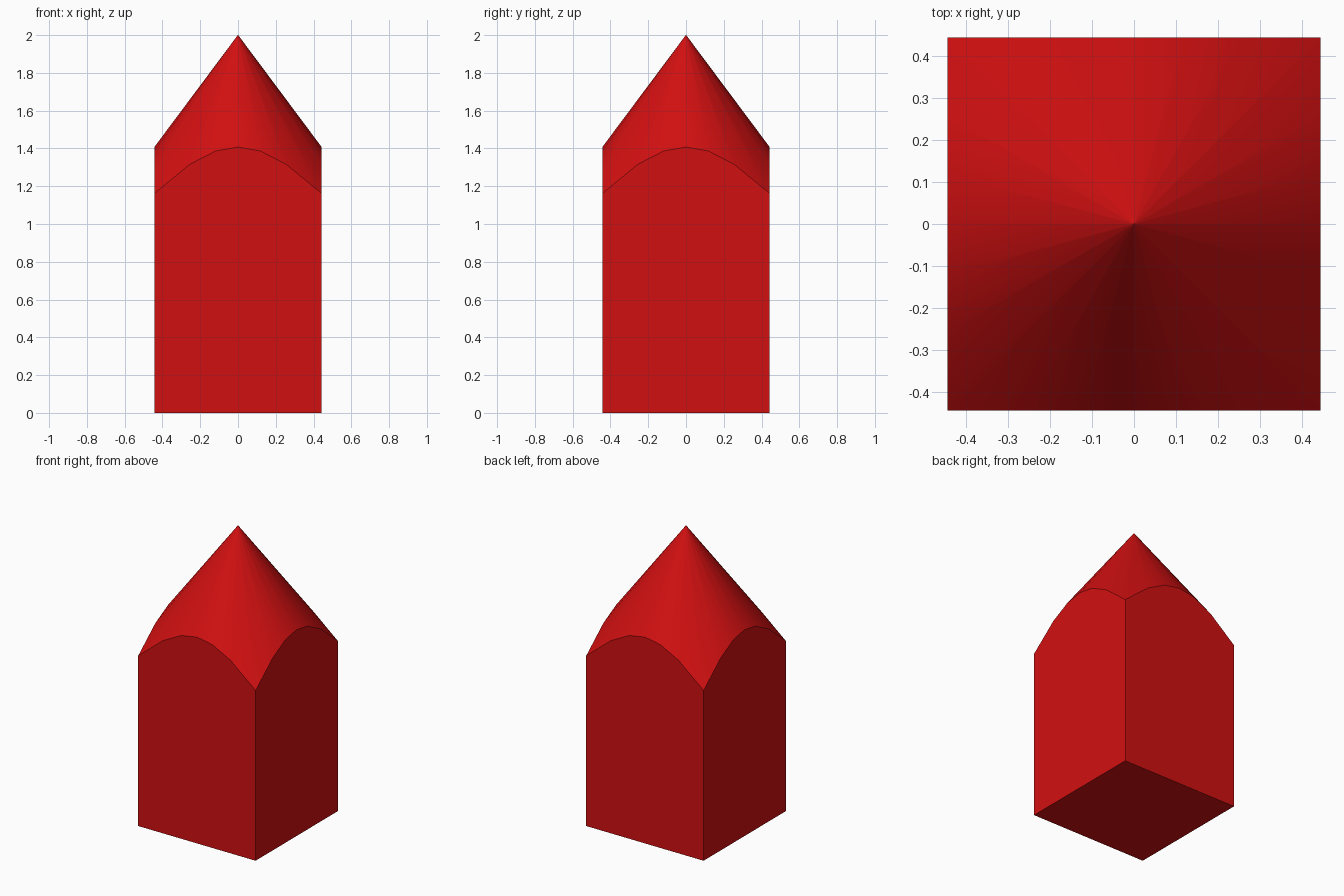
import bpy, bmesh, math

if "Cube" in bpy.data.objects:
    bpy.data.objects.remove(bpy.data.objects["Cube"], do_unlink=True)

HALF = 0.443       # half width of the square body
TOP = 2.0          # height of the tip
SLOPE = 1.338      # fall of the cone per unit of radius
SEGMENTS = 24      # multiple of 8, so facets meet the body corners
TIP = 0.001        # tiny tip ring keeps the cone shading clean

red = bpy.data.materials.new("red")
red.use_nodes = True
colour = (0.64, 0.005, 0.0055, 1.0)
red.diffuse_color = colour
red.node_tree.nodes["Principled BSDF"].inputs["Base Color"].default_value = colour

bm = bmesh.new()

# Cone cut off by the four walls: its rim follows the square outline
rim, tip = [], []
for i in range(SEGMENTS):
    a = math.tau * i / SEGMENTS + math.pi / 4
    c, s = math.cos(a), math.sin(a)
    r = HALF / max(abs(c), abs(s))
    rim.append(bm.verts.new((r * c, r * s, TOP - SLOPE * r)))
    tip.append(bm.verts.new((TIP * c, TIP * s, TOP)))
for i in range(SEGMENTS):
    j = (i + 1) % SEGMENTS
    bm.faces.new((rim[i], rim[j], tip[j], tip[i]))
bm.faces.new(tip)

# Four walls with arched tops, and the base
step = SEGMENTS // 4
base = [bm.verts.new((rim[k * step].co.x, rim[k * step].co.y, 0)) for k in range(4)]
for k in range(4):
    arch = [rim[(k * step + n) % SEGMENTS] for n in range(step + 1)]
    bm.faces.new([base[k], base[(k + 1) % 4]] + arch[::-1])
bm.faces.new(base[::-1])
bmesh.ops.recalc_face_normals(bm, faces=bm.faces)

mesh = bpy.data.meshes.new("pointed_block")
bm.to_mesh(mesh)
bm.free()
mesh.materials.append(red)
block = bpy.data.objects.new("pointed_block", mesh)
bpy.context.collection.objects.link(block)

# Smooth cone, sharp walls
bpy.ops.object.select_all(action='DESELECT')
block.select_set(True)
bpy.context.view_layer.objects.active = block
bpy.ops.object.shade_smooth_by_angle(angle=math.radians(30))
